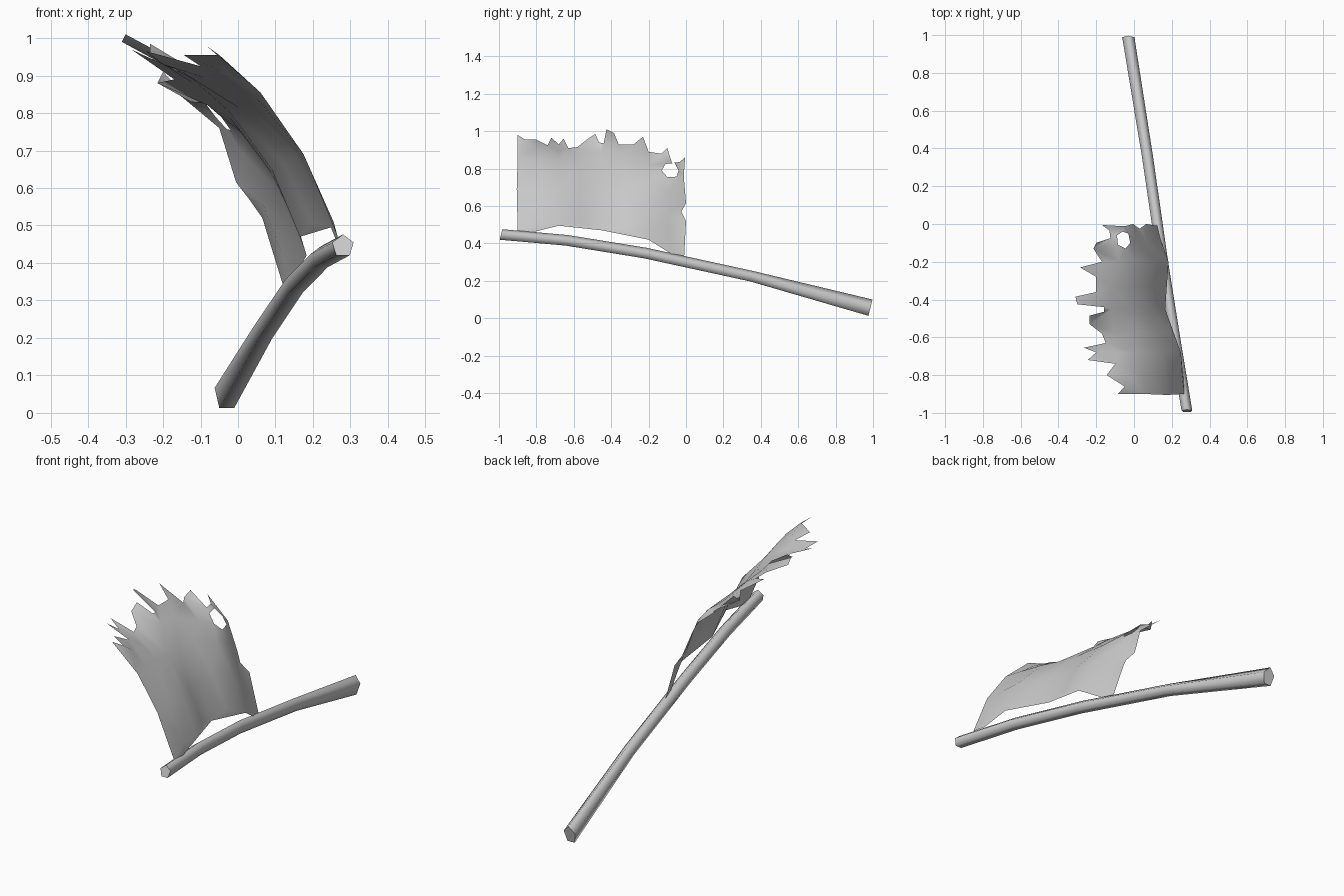
import bpy, math
from mathutils import Vector
from mathutils.geometry import delaunay_2d_cdt


def make_object(name, verts, faces):
    mesh = bpy.data.meshes.new(name)
    mesh.from_pydata(verts, [], faces)
    mesh.update()
    for p in mesh.polygons:
        p.use_smooth = len(p.vertices) < 5   # end caps stay flat
    obj = bpy.data.objects.new(name, mesh)
    bpy.context.collection.objects.link(obj)
    return obj


# Bent five-sided pole: x, y, z, x radius, z radius
path = [(-0.030, 0.985, 0.052, 0.034, 0.048), (0.072, 0.35, 0.222, 0.031, 0.031),
        (0.155, -0.22, 0.346, 0.030, 0.031), (0.222, -0.64, 0.414, 0.030, 0.031),
        (0.280, -0.99, 0.445, 0.030, 0.031)]
N = 5
verts, faces = [], []
for x, y, z, rx, rz in path:
    for i in range(N):
        a = math.pi / 2 + i * math.tau / N
        dz = rz * math.sin(a)
        verts.append((x + rx * math.cos(a), y + 0.25 * dz, z + dz))
for r in range(len(path) - 1):
    for i in range(N):
        j = (i + 1) % N
        faces.append((r * N + i, r * N + j, (r + 1) * N + j, (r + 1) * N + i))
faces.append(tuple(reversed(range(N))))
faces.append(tuple(range((len(path) - 1) * N, len(path) * N)))
make_object("flag_pole", verts, faces)

# Torn flag outline, x y z: hoist edge, plain side, ragged fly edge, other side
hoist = [(0.125, -0.01, 0.325), (0.14, -0.08, 0.345), (0.183, -0.20, 0.42), (0.165, -0.45, 0.47),
         (0.248, -0.68, 0.495), (0.262, -0.82, 0.46), (0.266, -0.90, 0.47)]
side = [(0.175, -0.905, 0.69), (0.06, -0.90, 0.855)]
fly = [(-0.085, -0.90, 0.98), (-0.05, -0.86, 0.955), (-0.145, -0.80, 0.955), (-0.10, -0.74, 0.925),
       (-0.245, -0.72, 0.965), (-0.20, -0.68, 0.93), (-0.265, -0.655, 0.96), (-0.15, -0.63, 0.91),
       (-0.17, -0.58, 0.915), (-0.235, -0.53, 0.955), (-0.235, -0.485, 0.985), (-0.16, -0.465, 0.94),
       (-0.16, -0.44, 0.935), (-0.30, -0.425, 1.01), (-0.31, -0.385, 0.99), (-0.20, -0.36, 0.93),
       (-0.20, -0.28, 0.93), (-0.285, -0.23, 0.97), (-0.17, -0.20, 0.89), (-0.215, -0.13, 0.88),
       (-0.20, -0.10, 0.91), (-0.125, -0.075, 0.83), (-0.13, -0.035, 0.835), (-0.17, -0.005, 0.86)]
back_side = [(-0.05, -0.012, 0.76), (-0.005, 0.0, 0.615), (0.03, -0.025, 0.57), (0.065, 0.0, 0.52)]
hole = [(-0.045, -0.13, 0.79), (-0.085, -0.11, 0.825), (-0.09, -0.06, 0.83),
        (-0.06, -0.04, 0.79), (-0.03, -0.05, 0.757), (-0.02, -0.10, 0.755)]

# Cloth fold stations: y, then x z pairs up the cloth
folds = {-0.80: [(0.255, 0.51), (0.165, 0.69), (0.045, 0.845), (-0.04, 0.91)],
         -0.68: [(0.155, 0.69), (0.02, 0.835), (-0.09, 0.895)],
         -0.57: [(0.195, 0.51), (0.125, 0.66), (0.00, 0.815), (-0.11, 0.885)],
         -0.45: [(0.09, 0.65), (-0.02, 0.80), (-0.12, 0.89)],
         -0.33: [(0.165, 0.48), (0.09, 0.64), (-0.02, 0.785), (-0.12, 0.88)],
         -0.20: [(0.11, 0.59), (0.02, 0.74), (-0.08, 0.82)],
         -0.09: [(0.115, 0.43), (0.065, 0.56), (0.015, 0.69)]}

outline = hoist + side + fly + back_side
pts = outline + hole + [(x, y, z) for y, row in folds.items() for x, z in row]


def loop(start, count):
    return [(start + i, start + (i + 1) % count) for i in range(count)]


edges = loop(0, len(outline)) + loop(len(outline), len(hole))
flat, _, tris, origin, _, _ = delaunay_2d_cdt([Vector((y, z)) for x, y, z in pts], edges, [], 1, 1e-5)


def inside(p, ring):
    hit = False
    for (_, y0, z0), (_, y1, z1) in zip(ring, ring[1:] + ring[:1]):
        if (z0 > p.y) != (z1 > p.y) and p.x < y0 + (p.y - z0) * (y1 - y0) / (z1 - z0):
            hit = not hit
    return hit


cloth = [pts[o[0]] if o else (0, v.x, v.y) for v, o in zip(flat, origin)]
kept = []
for t in tris:
    c = sum((flat[i] for i in t), Vector((0, 0))) / 3
    if inside(c, outline) and not inside(c, hole):
        kept.append(tuple(t))
make_object("torn_flag", cloth, kept)
